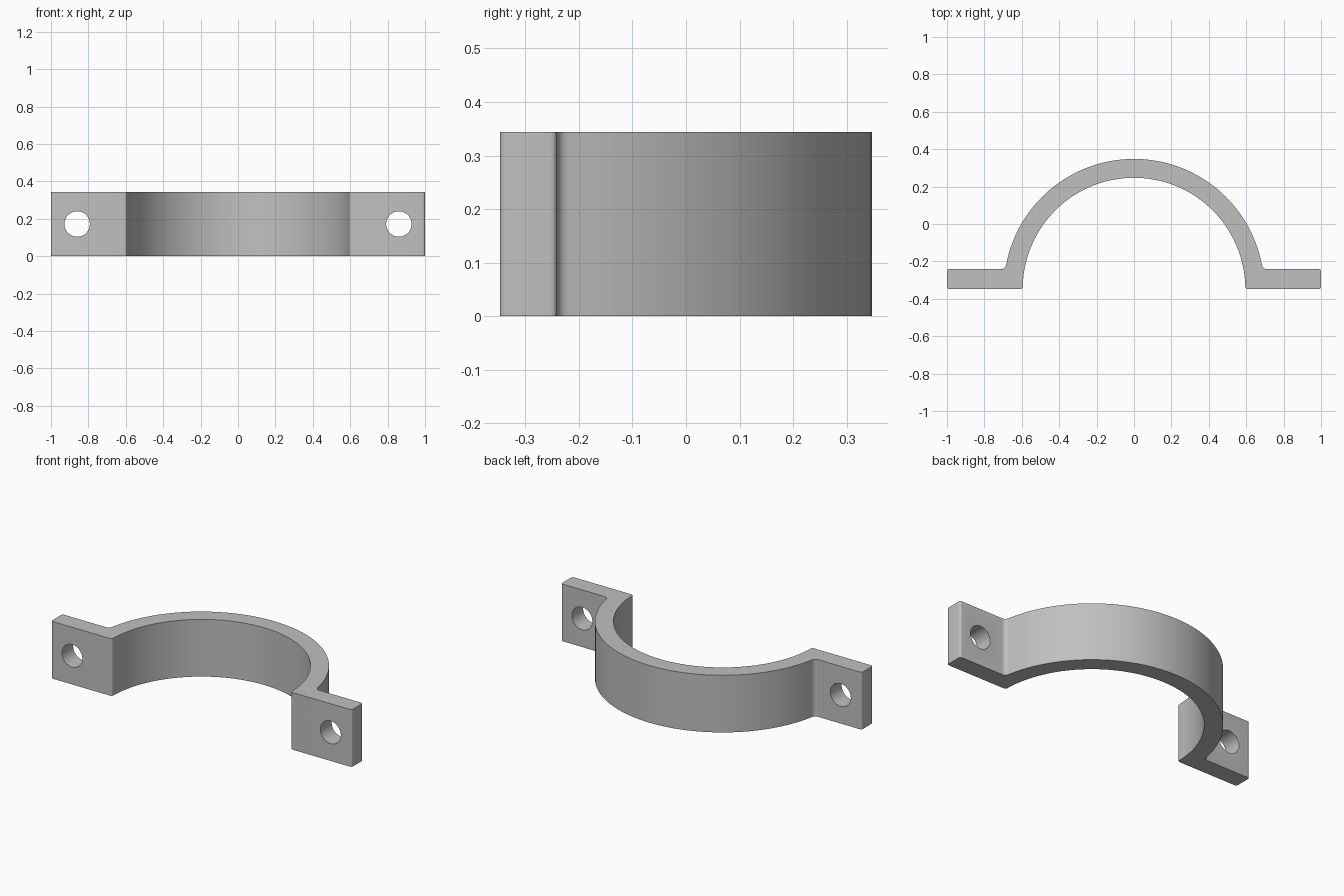
import bpy, bmesh, math
from mathutils import Vector

if "Cube" in bpy.data.objects:
    bpy.data.objects.remove(bpy.data.objects["Cube"])

HEIGHT = 0.344
BASE_Y, TAB_Y = -0.348, -0.241        # flange front and back planes
R_IN, R_OUT = 0.595, 0.696            # band radii, centred on the front plane
HOLE_X, HOLE_R = 0.86, 0.068
SEGS = 32                             # steps per quarter of the band


def on_ring(r, a):
    return Vector((r * math.cos(a), BASE_Y + r * math.sin(a)))


def rounded(start, corner, end, n=5):
    """Smooth curve that replaces a corner between two tangent points."""
    return [start.lerp(corner, t).lerp(corner.lerp(end, t), t)
            for t in (i / n for i in range(n + 1))]


def box_corner(x, y, dx0, dy0, dx1, dy1):
    return rounded(Vector((x + dx0, y + dy0)), Vector((x, y)), Vector((x + dx1, y + dy1)))


# Right half of the outline, from inner crown round the flange to outer crown
c, f = 0.014, 0.024
a_in = c / R_IN
a_root = math.asin((TAB_Y - BASE_Y) / R_OUT)
a_out = a_root + f / R_OUT
root = on_ring(R_OUT, a_root)
half = [on_ring(R_IN, math.pi / 2 + (a_in - math.pi / 2) * i / SEGS) for i in range(SEGS)]
half += rounded(on_ring(R_IN, a_in), Vector((R_IN, BASE_Y)), Vector((R_IN + c, BASE_Y)))
half += box_corner(1, BASE_Y, -c, 0, 0, c)
half += box_corner(1, TAB_Y, 0, -c, -c, 0)
half += rounded(root + Vector((f, 0)), root, on_ring(R_OUT, a_out))
half += [on_ring(R_OUT, a_out + (math.pi / 2 - a_out) * i / SEGS) for i in range(1, SEGS + 1)]

# Mirror the half, skipping the two shared crown points
outline = half + [Vector((-p.x, p.y)) for p in reversed(half[1:-1])]

# Clamp body: extruded outline
bm = bmesh.new()
base = bm.faces.new([bm.verts.new((p.x, p.y, 0)) for p in outline])
ext = bmesh.ops.extrude_face_region(bm, geom=[base])
bmesh.ops.translate(bm, vec=(0, 0, HEIGHT),
                    verts=[v for v in ext["geom"] if isinstance(v, bmesh.types.BMVert)])
bmesh.ops.recalc_face_normals(bm, faces=bm.faces)
mesh = bpy.data.meshes.new("half_clamp")
bm.to_mesh(mesh)
bm.free()
clamp = bpy.data.objects.new("half_clamp", mesh)
bpy.context.collection.objects.link(clamp)

metal = bpy.data.materials.new("grey metal")
metal.diffuse_color = (0.53, 0.53, 0.53, 1)
metal.use_nodes = True
metal.node_tree.nodes["Principled BSDF"].inputs["Base Color"].default_value = metal.diffuse_color
mesh.materials.append(metal)

# Bolt holes through both flanges
bpy.context.view_layer.objects.active = clamp
for side in (-1, 1):
    bpy.ops.mesh.primitive_cylinder_add(
        vertices=48, radius=HOLE_R, depth=0.4,
        location=(side * HOLE_X, (BASE_Y + TAB_Y) / 2, HEIGHT / 2),
        rotation=(math.pi / 2, 0, 0))
    cutter = bpy.context.object
    cutter.name = "hole_cutter"
    cutter.hide_render = True
    bpy.context.view_layer.objects.active = clamp
    cut = clamp.modifiers.new("bolt_hole", 'BOOLEAN')
    cut.operation, cut.solver, cut.object = 'DIFFERENCE', 'EXACT', cutter
    bpy.ops.object.modifier_apply(modifier=cut.name)
    bpy.data.objects.remove(cutter)

# Smooth shading with sharp rims
bpy.ops.object.select_all(action='DESELECT')
clamp.select_set(True)
bpy.context.view_layer.objects.active = clamp
bpy.ops.object.shade_smooth_by_angle(angle=math.radians(30))
